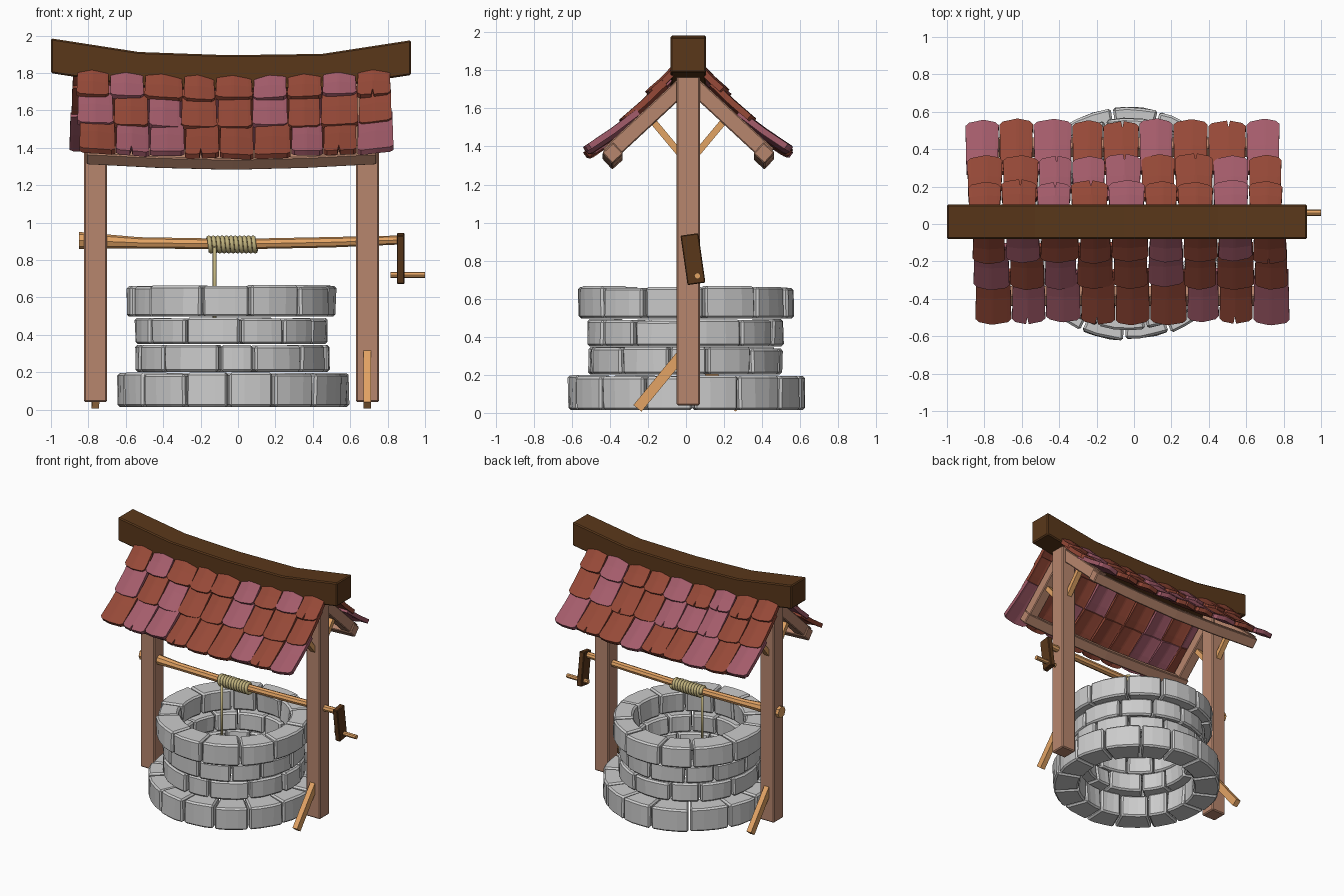
import bpy, bmesh, math, random
from math import sin, cos, pi
from mathutils import Vector as V, Matrix

if "Cube" in bpy.data.objects:
    bpy.data.objects.remove(bpy.data.objects["Cube"])

random.seed(4)
CX, CY = -0.035, 0.0125          # axis of the half-turn symmetry
TURN = Matrix.Translation((CX, CY, 0)) @ Matrix.Rotation(pi, 4, 'Z') @ Matrix.Translation((-CX, -CY, 0))


def material(name, *rgb):
    m = bpy.data.materials.new(name)
    m.diffuse_color = [(c / 255) ** 2.2 for c in rgb] + [1]
    m.use_nodes = True
    m.node_tree.nodes["Principled BSDF"].inputs["Base Color"].default_value = m.diffuse_color
    return m


POST = material("post_wood", 182, 133, 109)
LIGHT = material("light_wood", 226, 162, 100)
DARK = material("dark_wood", 90, 58, 32)
RED = material("red_tile", 148, 74, 58)
PINK = material("pink_tile", 162, 92, 106)
ROPE = material("rope", 190, 176, 124)


def loft(bm, rings, mat=0):
    """Skin a list of equal rings and cap both ends."""
    vs = [[bm.verts.new(p) for p in r] for r in rings]
    n = len(vs[0])
    fs = [bm.faces.new((a[i], a[(i + 1) % n], b[(i + 1) % n], b[i]))
          for a, b in zip(vs, vs[1:]) for i in range(n)]
    fs += [bm.faces.new(vs[0][::-1]), bm.faces.new(vs[-1])]
    for f in fs:
        f.material_index = mat


def finish(name, bm, mats=(), bevel=0.0, smooth=False):
    bmesh.ops.recalc_face_normals(bm, faces=bm.faces)
    me = bpy.data.meshes.new(name)
    bm.to_mesh(me)
    bm.free()
    for m in mats:
        me.materials.append(m)
    ob = bpy.data.objects.new(name, me)
    bpy.context.collection.objects.link(ob)
    if bevel:
        b = ob.modifiers.new("bevel", 'BEVEL')
        b.width, b.segments = bevel, 1
    if smooth:
        for p in me.polygons:
            p.use_smooth = True
    return ob


def solid(name, rings, mat, **kw):
    bm = bmesh.new()
    loft(bm, rings)
    return finish(name, bm, [mat], **kw)


def rect(c, a, b):
    return [c - a - b, c + a - b, c + a + b, c - a + b]


def bar(p, q, wx, h):
    """Bar in a yz plane: wx wide along x, h thick."""
    p, q = V(p), V(q)
    n = (q - p).cross(V((1, 0, 0))).normalized() * h / 2
    return [rect(c, V((wx / 2, 0, 0)), n) for c in (p, q)]


def rod(stations, n=8):
    """Round rod along x from (x, y, z, radius) stations."""
    return [[V((x, y + r * cos(2 * pi * i / n), z + r * sin(2 * pi * i / n))) for i in range(n)]
            for x, y, z, r in stations]


def pair(ob, name):
    """Second copy, half a turn about the well axis."""
    o2 = ob.copy()
    o2.name = name
    bpy.context.collection.objects.link(o2)
    o2.matrix_world = TURN


# Stone courses: z bottom, z top, inner radius, outer radius, stones, start angle
for k, (z0, z1, ri, ro, n, a0) in enumerate([
        (0.015, 0.195, 0.43, 0.62, 15, 0.10), (0.202, 0.343, 0.37, 0.515, 12, 0.30),
        (0.35, 0.49, 0.37, 0.515, 12, 0.02), (0.497, 0.663, 0.395, 0.56, 12, 0.20)]):
    bm = bmesh.new()
    cuts = [a0 + 2 * pi * (i + random.uniform(-.17, .17)) / n for i in range(n)]
    cuts.append(cuts[0] + 2 * pi)
    for a, b in zip(cuts, cuts[1:]):
        gap = 0.006 / ro
        jr, jz = random.uniform(-.012, .008), random.uniform(-.008, .004)
        rings = []
        for t in (0, 0.35, 0.7, 1):
            ang = a + gap + (b - a - 2 * gap) * t
            d = V((cos(ang), sin(ang), 0))
            o = V((CX + 0.005, 0, 0))
            e = random.uniform(-.004, .004)
            rings.append([o + d * (ri + jr) + V((0, 0, z0)), o + d * (ro + jr + e) + V((0, 0, z0)),
                          o + d * (ro + jr - e) + V((0, 0, z1 + jz)), o + d * (ri - jr) + V((0, 0, z1 + jz))])
        loft(bm, rings)
    finish(f"stone_course_{k + 1}", bm, bevel=0.012)

# Posts
post = solid("right_post", [rect(V((0.6925, CY, z)), V((0.062, 0, 0)), V((0, 0.062, 0)))
                            for z in (0.04, 1.79)], POST, bevel=0.008)
pair(post, "left_post")

# Sagging ridge beam
solid("ridge_beam", [rect(V((x, CY, z - 0.093)), V((0, 0.093, 0)), V((0, 0, 0.093)))
                     for x, z in ((-1, 1.985), (-0.53, 1.912), (-0.05, 1.895), (0.45, 1.902), (0.925, 1.975))],
      DARK, bevel=0.008)

# Rafters, two per post
for i, x in enumerate((0.69, -0.76)):
    r = solid(f"front_rafter_{i + 1}", bar((x, 0.0, 1.735), (x, -0.41, 1.355), 0.08, 0.085), POST, bevel=0.006)
    pair(r, f"back_rafter_{i + 1}")
    b = solid(f"front_roof_brace_{i + 1}", bar((x, -0.03, 1.36), (x, -0.18, 1.54), 0.04, 0.035), LIGHT)
    pair(b, f"back_roof_brace_{i + 1}")

# Sagging eave purlins
s, c = sin(0.74) * 0.04, cos(0.74) * 0.04
eave = solid("front_eave_purlin", [rect(V((x, -0.385, z)), V((0, c, s)), V((0, -s, c)))
                                   for x, z in ((-0.81, 1.365), (-0.42, 1.345), (-0.03, 1.335), (0.36, 1.345), (0.74, 1.365))],
             POST, bevel=0.006)
pair(eave, "back_eave_purlin")

# Foot braces
foot = solid("right_foot_brace", bar((0.692, -0.255, 0.024), (0.69, -0.02, 0.31), 0.04, 0.055), LIGHT)
pair(foot, "left_foot_brace")

# Roof tiles: three overlapping rows of nine on each slope
ROWS = [((0.055, 1.785), (0.20, 1.645), -0.865), ((0.12, 1.695), (0.338, 1.495), -0.86),
        ((0.26, 1.54), (0.53, 1.348), -0.85)]
COLOURS = {"front": ["RPRRRPRPR", "PRPRRPRRR", "RPPRRRPRP"],
           "back": ["RPRRPRPRR", "RPRRPPPRR", "PRRPRRPRP"]}


def tile(bm, x0, x1, top, low, mat):
    A, B = V((0, CY - top[0], top[1])), V((0, CY - low[0], low[1]))
    B += (B - A).normalized() * random.uniform(-.012, .012)
    n = (B - A).cross(V((-1, 0, 0))).normalized()
    n = n if n.z > 0 else -n
    crack, tilt = random.random() < 0.3, random.uniform(-.012, .012)
    rings = []
    for u, back in ((0, .028), (.1, .01), (.42, 0), (.46, .045 if crack else 0), (.5, 0), (.9, .01), (1, .028)):
        up, dn = [], []
        for t in (0, .5, 1):
            x = x0 + (x1 - x0) * (0.5 + (u - 0.5) * (0.94 + 0.06 * t))
            sag = 0.038 * ((x - CX) / 0.85) ** 2
            p = A + (B - A) * t + V((x, 0, sag))
            if t == 1:
                p -= (B - A).normalized() * back
            p += n * (0.012 * sin(pi * u) + tilt * (u - .5) + (0 if t != .5 else -.004))
            up.append(p + n * 0.016)
            dn.append(p - n * 0.016)
        rings.append(up + dn[::-1])
    loft(bm, rings, mat)


for side, rows in COLOURS.items():
    bm = bmesh.new()
    for (top, low, x0), row in zip(ROWS, rows):
        xs = [x0 + 0.187 * i + (random.uniform(-.012, .012) if 0 < i < 9 else 0) for i in range(10)]
        for i, ch in enumerate(row):
            tile(bm, xs[i] + .002, xs[i + 1] - .002, top, low, "RP".index(ch))
    ob = finish(f"{side}_roof_tiles", bm, [RED, PINK])
    if side == "back":
        ob.matrix_world = TURN

# Windlass: axle, crank arm and handle
solid("axle", rod([(-0.85, CY, .905, .045), (-0.53, CY, .892, .03), (0, CY, .885, .028),
                   (0.5, CY, .895, .028), (0.87, CY, .907, .024)]), LIGHT)
solid("crank_arm", bar((0.87, 0.018, 0.938), (0.87, 0.055, 0.678), 0.042, 0.095), DARK, bevel=0.005)
solid("crank_handle", rod([(0.815, 0.06, .72, .017), (1.0, 0.06, .72, .017)]), LIGHT)

# Rope wound on the axle
coil = []
for i in range(11 * 14 + 1):
    a = 2 * pi * i / 14
    d = V((0, cos(a), sin(a)))
    o = V((-0.162 + 0.26 * i / 154, CY, 0.883))
    coil.append([o + d * (0.037 + 0.013 * cos(2 * pi * j / 6)) + V((0.013 * sin(2 * pi * j / 6), 0, 0))
                 for j in range(6)])
solid("rope_coil", coil, ROPE, smooth=True)

# Rope hanging into the well
solid("hanging_rope", [[V((-0.125 + .01 * cos(pi * j / 3), CY - 0.037 + .01 * sin(pi * j / 3), z)) for j in range(6)]
                       for z in (0.88, 0.42)], ROPE, smooth=True)
